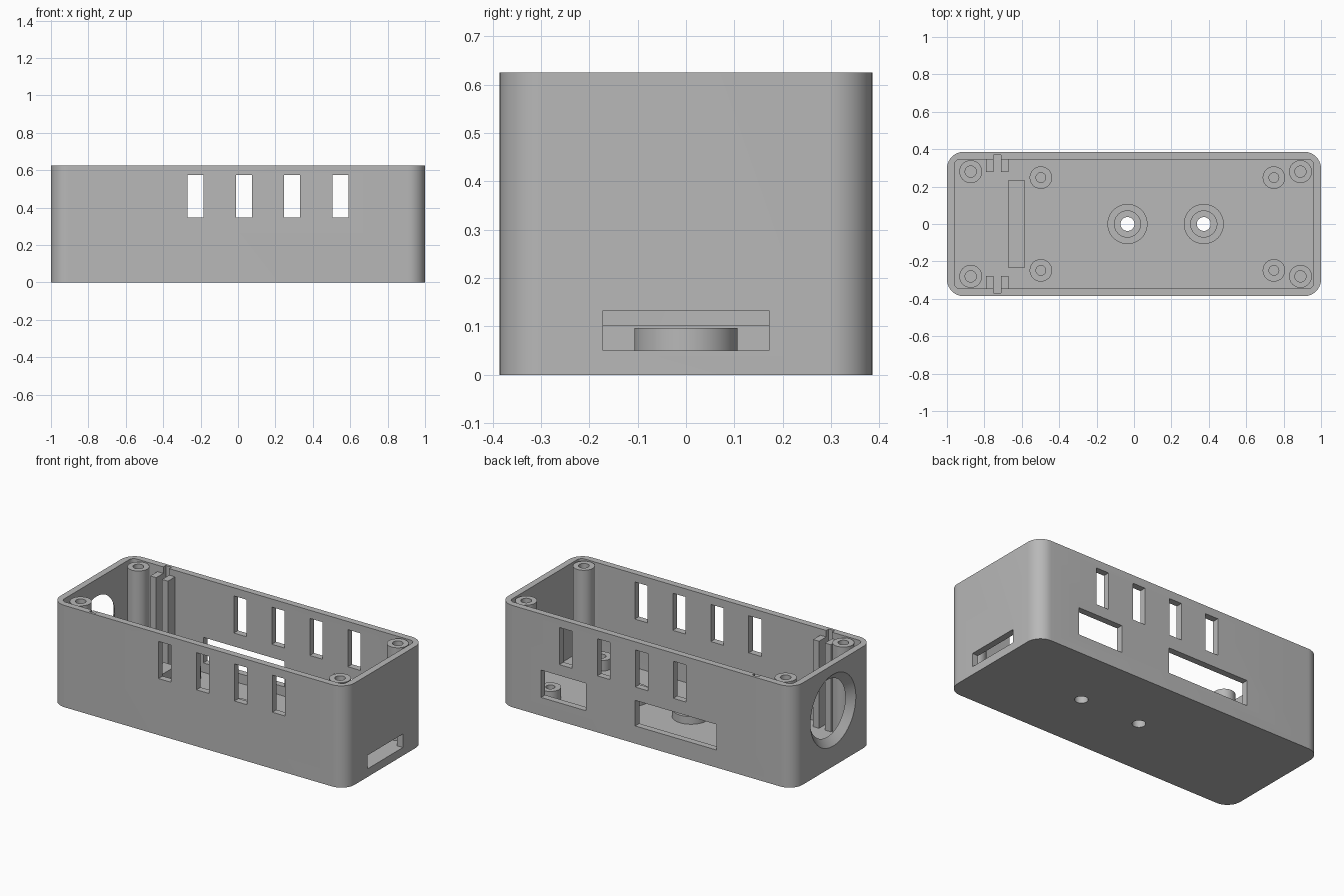
import bpy, bmesh, math
from mathutils import Matrix, Vector

old = bpy.data.objects.get("Cube")
if old:
    bpy.data.objects.remove(old, do_unlink=True)

grey = bpy.data.materials.new("plain grey")
grey.use_nodes = True
colour = (0.48, 0.48, 0.48, 1)
grey.diffuse_color = colour
grey.node_tree.nodes["Principled BSDF"].inputs["Base Color"].default_value = colour

FLOOR = 0.05
HEIGHT = 0.625


def finish(name, bm):
    bmesh.ops.recalc_face_normals(bm, faces=bm.faces)
    mesh = bpy.data.meshes.new(name)
    bm.to_mesh(mesh)
    bm.free()
    mesh.materials.append(grey)
    obj = bpy.data.objects.new(name, mesh)
    bpy.context.collection.objects.link(obj)
    return obj


def smooth(obj):
    bpy.ops.object.select_all(action='DESELECT')
    obj.select_set(True)
    bpy.context.view_layer.objects.active = obj
    bpy.ops.object.shade_smooth_by_angle(angle=math.radians(30))


def box(name, x, y, z):
    """Box from (low, high) ranges."""
    bm = bmesh.new()
    bmesh.ops.create_cube(bm, size=1)
    for v in bm.verts:
        v.co = Vector([(a + b) / 2 + c * (b - a) for c, (a, b) in zip(v.co, (x, y, z))])
    return finish(name, bm)


def rounded_box(name, hx, hy, r, z0, z1, steps=10):
    """Upright block with rounded vertical corners."""
    bm = bmesh.new()
    ring = []
    for q, (sx, sy) in enumerate([(1, 1), (-1, 1), (-1, -1), (1, -1)]):
        for i in range(steps + 1):
            a = (q + i / steps) * math.pi / 2
            ring.append(bm.verts.new((sx * (hx - r) + r * math.cos(a),
                                      sy * (hy - r) + r * math.sin(a), z0)))
    face = bm.faces.new(ring)
    top = bmesh.ops.extrude_face_region(bm, geom=[face])["geom"]
    bmesh.ops.translate(bm, vec=(0, 0, z1 - z0),
                        verts=[g for g in top if isinstance(g, bmesh.types.BMVert)])
    return finish(name, bm)


def cone(name, matrix, r1, r2, depth):
    bm = bmesh.new()
    bmesh.ops.create_cone(bm, cap_ends=True, segments=64, radius1=r1, radius2=r2,
                          depth=depth, matrix=matrix)
    return finish(name, bm)


def tube(name, x, y, r_out, r_in, z1, n=40):
    """Hollow post rooted in the floor."""
    bm = bmesh.new()
    z0 = FLOOR - 0.01
    profile = [(r_out, z0), (r_out, z1), (r_in, z1), (r_in, z0)]
    rings = [[bm.verts.new((x + r * math.cos(math.tau * i / n),
                            y + r * math.sin(math.tau * i / n), z)) for i in range(n)]
             for r, z in profile]
    for k in range(len(rings)):
        a, b = rings[k], rings[(k + 1) % len(rings)]
        for i in range(n):
            j = (i + 1) % n
            bm.faces.new((a[i], a[j], b[j], b[i]))
    smooth(finish(name, bm))


# Outer shell, hollowed and pierced by cutters
case = rounded_box("case", 1, 0.386, 0.09, 0, HEIGHT)
cutters = [rounded_box("cavity", 0.96, 0.346, 0.03, FLOOR, 0.8)]

# Vent windows through both long walls
for x in (-0.227, 0.031, 0.289, 0.547):
    cutters.append(box("vent", (x - 0.043, x + 0.043), (-0.5, 0.5), (0.347, 0.575)))

# Ports in the back wall and a slot in the left end
cutters.append(box("small_port", (0.41, 0.715), (0.3, 0.5), (0.112, 0.28)))
cutters.append(box("wide_port", (-0.477, 0.075), (0.3, 0.5), (0.108, 0.265)))
cutters.append(box("end_slot", (0.9, 1.1), (-0.172, 0.172), (FLOOR, 0.133)))

# Flared round opening in the right end
flare = Matrix.Translation((-0.98, 0, 0.345)) @ Matrix.Rotation(math.pi / 2, 4, 'Y')
cutters.append(cone("round_opening", flare, 0.2425, 0.1525, 0.08))

# Board grooves in the long walls
for s in (-1, 1):
    cutters.append(box("groove", (-0.75, -0.71), sorted((s * 0.3, s * 0.37)), (FLOOR, 0.8)))

# Screw holes through the floor
SCREWS = (-0.035, 0.373)
for x in SCREWS:
    cutters.append(cone("screw_hole", Matrix.Translation((x, 0, 0)), 0.037, 0.037, 0.3))

for c in cutters:
    c.hide_render = True
    mod = case.modifiers.new(c.name, 'BOOLEAN')
    mod.operation = 'DIFFERENCE'
    mod.solver = 'EXACT'
    mod.object = c
bpy.context.view_layer.update()
cut = bpy.data.meshes.new_from_object(case.evaluated_get(bpy.context.evaluated_depsgraph_get()))
case.modifiers.clear()
case.data = cut
for c in cutters:
    bpy.data.objects.remove(c, do_unlink=True)
smooth(case)

# Lid posts, board standoffs and rails, mirrored front to back
for s, side in ((-1, "front"), (1, "back")):
    for x in (-0.873, 0.89):
        tube(side + "_lid_post", x, s * 0.28, 0.061, 0.03, 0.62)
    for x in (-0.498, 0.748):
        tube(side + "_standoff", x, s * 0.248, 0.06, 0.026, 0.115)
    for x in (-0.77, -0.69):
        box(side + "_rail", (x - 0.02, x + 0.02), sorted((s * 0.277, s * 0.35)),
            (FLOOR - 0.01, 0.585))

# Screw collars and the low bar across the floor
for x in SCREWS:
    tube("screw_collar", x, 0, 0.107, 0.07, 0.097, 56)
box("floor_bar", (-0.67, -0.585), (-0.235, 0.235), (FLOOR - 0.01, 0.103))
